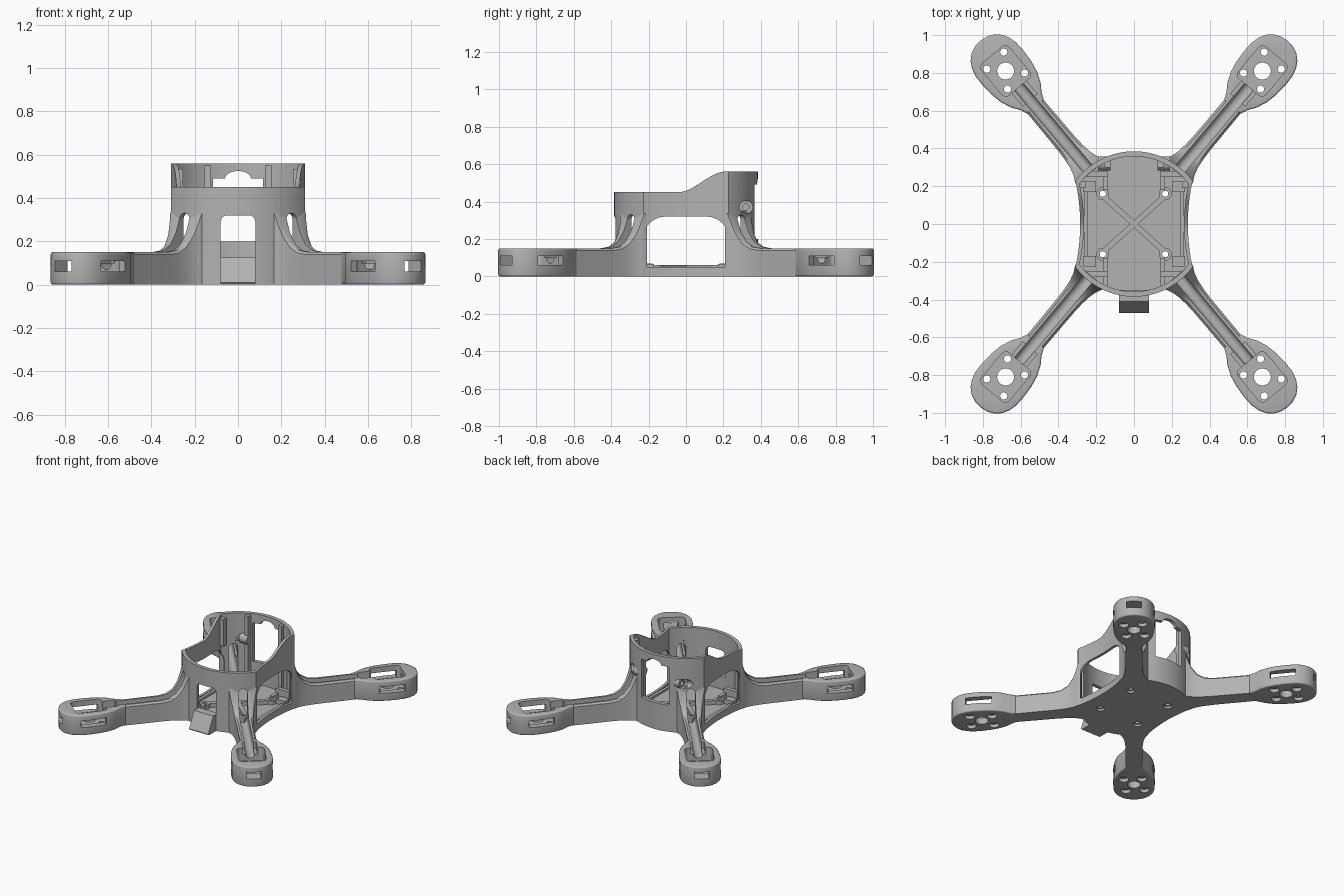
import bpy, bmesh, math
from mathutils import Matrix

if "Cube" in bpy.data.objects:
    bpy.data.objects.remove(bpy.data.objects["Cube"])

grey = bpy.data.materials.new("matte grey")
grey.use_nodes = True
grey.diffuse_color = (0.45, 0.45, 0.45, 1)
grey.node_tree.nodes["Principled BSDF"].inputs["Base Color"].default_value = (0.45, 0.45, 0.45, 1)

parts = []
ARM = Matrix.Rotation(math.radians(50), 4, "Z")    # arm frame: x runs outward
PAD = ARM @ Matrix.Translation((1.057, 0, 0))      # motor mount frame
QUADRANTS = [(sx, sy) for sx in (1, -1) for sy in (1, -1)]


def loft(name, rings, matrix=None, closed=False):
    """Solid through equal-length rings; closed joins last ring to first."""
    bm = bmesh.new()
    loops = [[bm.verts.new(p) for p in ring] for ring in rings]
    n = len(loops[0])
    pairs = list(zip(loops, loops[1:]))
    if closed:
        pairs.append((loops[-1], loops[0]))
    else:
        bm.faces.new(loops[0])
        bm.faces.new(loops[-1])
    for a, b in pairs:
        for i in range(n):
            j = (i + 1) % n
            bm.faces.new((a[i], a[j], b[j], b[i]))
    if matrix:
        bm.transform(matrix)
    bmesh.ops.recalc_face_normals(bm, faces=bm.faces)
    mesh = bpy.data.meshes.new(name)
    bm.to_mesh(mesh)
    bm.free()
    mesh.materials.append(grey)
    obj = bpy.data.objects.new(name, mesh)
    bpy.context.collection.objects.link(obj)
    parts.append(obj)
    return obj


def prism(name, pts, lo, hi, axis="Z", matrix=None):
    """Extrude a 2D outline along an axis."""
    place = {"Z": lambda a, b, c: (a, b, c),
             "Y": lambda a, b, c: (a, c, b),
             "X": lambda a, b, c: (c, a, b)}[axis]
    return loft(name, [[place(a, b, c) for a, b in pts] for c in (lo, hi)], matrix)


def rounded(x0, x1, y0, y1, r_low, r_high):
    pts = []
    for cx, cy, r, start in ((x1, y0, r_low, -90), (x1, y1, r_high, 0),
                             (x0, y1, r_high, 90), (x0, y0, r_low, 180)):
        ox = cx - r if cx == x1 else cx + r
        oy = cy + r if cy == y0 else cy - r
        for k in range(7):
            t = math.radians(start + 15 * k)
            pts.append((ox + r * math.cos(t), oy + r * math.sin(t)))
    return pts


def circle(x, y, r, n=24):
    return [(x + r * math.cos(math.tau * k / n), y + r * math.sin(math.tau * k / n)) for k in range(n)]


def box(name, x0, x1, y0, y1, z0, z1, matrix=None):
    return prism(name, [(x0, y0), (x1, y0), (x1, y1), (x0, y1)], z0, z1, "Z", matrix)


def bake(obj):
    dg = bpy.context.evaluated_depsgraph_get()
    mesh = bpy.data.meshes.new_from_object(obj.evaluated_get(dg))
    obj.modifiers.clear()
    obj.data = mesh


def cut(obj, *cutters):
    for c in cutters:
        c.hide_render = True
        mod = obj.modifiers.new("cut", "BOOLEAN")
        mod.operation = "DIFFERENCE"
        mod.solver = "EXACT"
        mod.object = c
    bake(obj)
    for c in cutters:
        parts.remove(c)
        bpy.data.objects.remove(c)


def mirrored(sx, sy):
    return Matrix.Diagonal((sx, sy, 1, 1))


def spread(obj, quadrants=QUADRANTS):
    """Copy a part from the +x +y quadrant into the others."""
    for sx, sy in quadrants[1:]:
        twin = obj.copy()
        twin.data = obj.data.copy()
        twin.data.transform(mirrored(sx, sy))
        if sx * sy < 0:
            twin.data.flip_normals()
        bpy.context.collection.objects.link(twin)
        parts.append(twin)


# Body outline: round ends and slightly waisted sides
def outline(scale):
    half = []
    for k in range(16):
        y = -0.228 + 0.456 * k / 16
        half.append((0.285 + 0.025 * (y / 0.228) ** 2, y))
    a0 = math.atan2(0.228, 0.31)
    for k in range(28):
        t = a0 + (math.pi - 2 * a0) * k / 28
        half.append((0.385 * math.cos(t), 0.385 * math.sin(t)))
    return [(x * scale, y * scale) for x, y in half + [(-x, -y) for x, y in half]]


def rim(y):
    t = min(max((y + 0.04) / 0.25, 0), 1)
    return 0.45 + 0.11 * t * t * (3 - 2 * t)


def trough(matrix):
    return prism("trough cutter", rounded(-0.03, 0.03, 0.07, 0.33, 0.028, 0.028), 0.3, 0.98, "X", matrix)


# Body shell with its windows
outer, inner = outline(1), outline(0.93)
shell = loft("body_shell", [[(x, y, 0) for x, y in outer], [(x, y, rim(y)) for x, y in outer],
                            [(x, y, rim(y)) for x, y in inner], [(x, y, 0) for x, y in inner]], closed=True)
arch = [(0.06 * math.cos(math.pi * k / 10), 0.49 + 0.035 * math.sin(math.pi * k / 10)) for k in range(11)]
cut(shell,
    prism("side cutter", rounded(-0.23, 0.23, 0.05, 0.32, 0.03, 0.12), -0.5, 0.5, "X"),
    prism("front cutter", rounded(-0.08, 0.08, 0.06, 0.32, 0.005, 0.03), -0.5, -0.2, "Y"),
    prism("back cutter", [(-0.115, 0.2), (0.115, 0.2), (0.115, 0.49)] + arch + [(-0.115, 0.49)], 0.2, 0.5, "Y"),
    prism("bolt cutter", circle(0.32, 0.37, 0.017), -0.5, 0.5, "X"),
    *[prism("bolt head cutter", circle(0.32, 0.37, 0.034), 0.185, 0.5, "X", mirrored(s, 1)) for s in (1, -1)],
    *[trough(mirrored(sx, sy) @ ARM) for sx, sy in QUADRANTS])

# Floor with screw holes
floor = prism("floor_plate", outline(0.99), 0, 0.03)
cut(floor, *[prism("screw cutter", circle(sx * 0.165, sy * 0.16, r), -0.1, z)
             for sx, sy in QUADRANTS for r, z in ((0.016, 0.1), (0.03, 0.015))])

# Cross brace on the floor
for s in (1, -1):
    box("cross_brace", -0.21, 0.21, -0.015, 0.015, 0.02, 0.06, Matrix.Rotation(s * math.radians(42), 4, "Z"))

# Screw bosses, corner shelves and sills
boss = prism("screw_boss", circle(0.165, 0.16, 0.034), 0.02, 0.06)
cut(boss, prism("screw cutter", circle(0.165, 0.16, 0.016), -0.1, 0.2))
spread(boss)
spread(box("corner_shelf", 0.14, 0.25, 0.25, 0.28, 0.02, 0.1))
spread(box("corner_block", 0.2, 0.27, 0.17, 0.225, 0.02, 0.065))
spread(box("floor_rail", 0.14, 0.165, 0.18, 0.33, 0.02, 0.07))
spread(box("side_sill", 0.245, 0.265, -0.2, 0.2, 0.02, 0.045), [(1, 1), (-1, 1)])

# Upright ribs and bolt tubes in the back half
spread(box("back_rib", 0.125, 0.155, 0.3, 0.335, 0.02, 0.55), [(1, 1), (-1, 1)])
spread(box("side_rib", 0.255, 0.285, 0.19, 0.225, 0.33, 0.535), [(1, 1), (-1, 1)])
tube = prism("bolt_tube", circle(0.32, 0.37, 0.038), 0.125, 0.19, "X")
cut(tube, prism("bolt cutter", circle(0.32, 0.37, 0.017), 0, 0.5, "X"))
spread(tube, [(1, 1), (-1, 1)])

# Sloped nose block
prism("nose_block", [(-0.47, 0.01), (-0.41, 0.125), (-0.35, 0.125), (-0.35, 0), (-0.46, 0)], -0.08, 0.08, "X")

# Arms: trough-shaped beams that flare up into the shell (radius, half width, top)
stations = [(0.355, 0.1, 0.35), (0.372, 0.096, 0.345), (0.386, 0.088, 0.3), (0.41, 0.077, 0.24),
            (0.45, 0.067, 0.185), (0.5, 0.061, 0.158), (0.56, 0.058, 0.15), (0.83, 0.056, 0.15)]
arm = loft("arm", [[(r, -w, 0), (r, w, 0), (r, w, h - 0.012), (r, w - 0.012, h),
                    (r, 0.012 - w, h), (r, -w, h - 0.012)] for r, w, h in stations], ARM)
cut(arm, trough(ARM))
spread(arm)

# Motor mounts: rounded cups with side slots and bolt holes
edge = [(-0.25, 0.056), (-0.21, 0.072), (-0.165, 0.103), (-0.11, 0.125), (-0.05, 0.137), (0.02, 0.142),
        (0.08, 0.14), (0.125, 0.128), (0.16, 0.108), (0.188, 0.078), (0.204, 0.04), (0.209, 0)]
pad = prism("motor_mount", edge + [(u, -v) for u, v in edge[-2::-1]], 0, 0.15, "Z", PAD)
bevel = pad.modifiers.new("soft rim", "BEVEL")
bevel.width = 0.01
bevel.segments = 3
bevel.limit_method = "ANGLE"
bevel.angle_limit = math.radians(60)
bake(pad)
turned = PAD @ Matrix.Rotation(math.radians(-50), 4, "Z")
bolts = [(0.1, 0.01), (-0.1, -0.01), (0.01, 0.1), (-0.01, -0.095)]
cut(pad,
    prism("recess cutter", rounded(-0.11, 0.11, -0.095, 0.095, 0.03, 0.03), 0.05, 0.3, "Z", PAD),
    box("step cutter", -0.2, -0.06, -0.05, 0.05, 0.1, 0.3, PAD),
    box("side slot cutter", -0.09, 0.09, -0.3, 0.3, 0.06, 0.11, PAD),
    box("tip slot cutter", 0.05, 0.4, -0.05, 0.05, 0.06, 0.11, PAD),
    prism("shaft cutter", circle(0, 0, 0.045), -0.1, 0.3, "Z", PAD),
    trough(ARM),
    *[prism("bolt cutter", circle(x, y, r), -0.1, z, "Z", turned)
      for x, y in bolts for r, z in ((0.019, 0.3), (0.034, 0.025))])
spread(pad)

# Smooth shading with crisp edges
bpy.ops.object.select_all(action="DESELECT")
for obj in parts:
    obj.select_set(True)
bpy.context.view_layer.objects.active = shell
bpy.ops.object.shade_smooth_by_angle(angle=math.radians(35))
